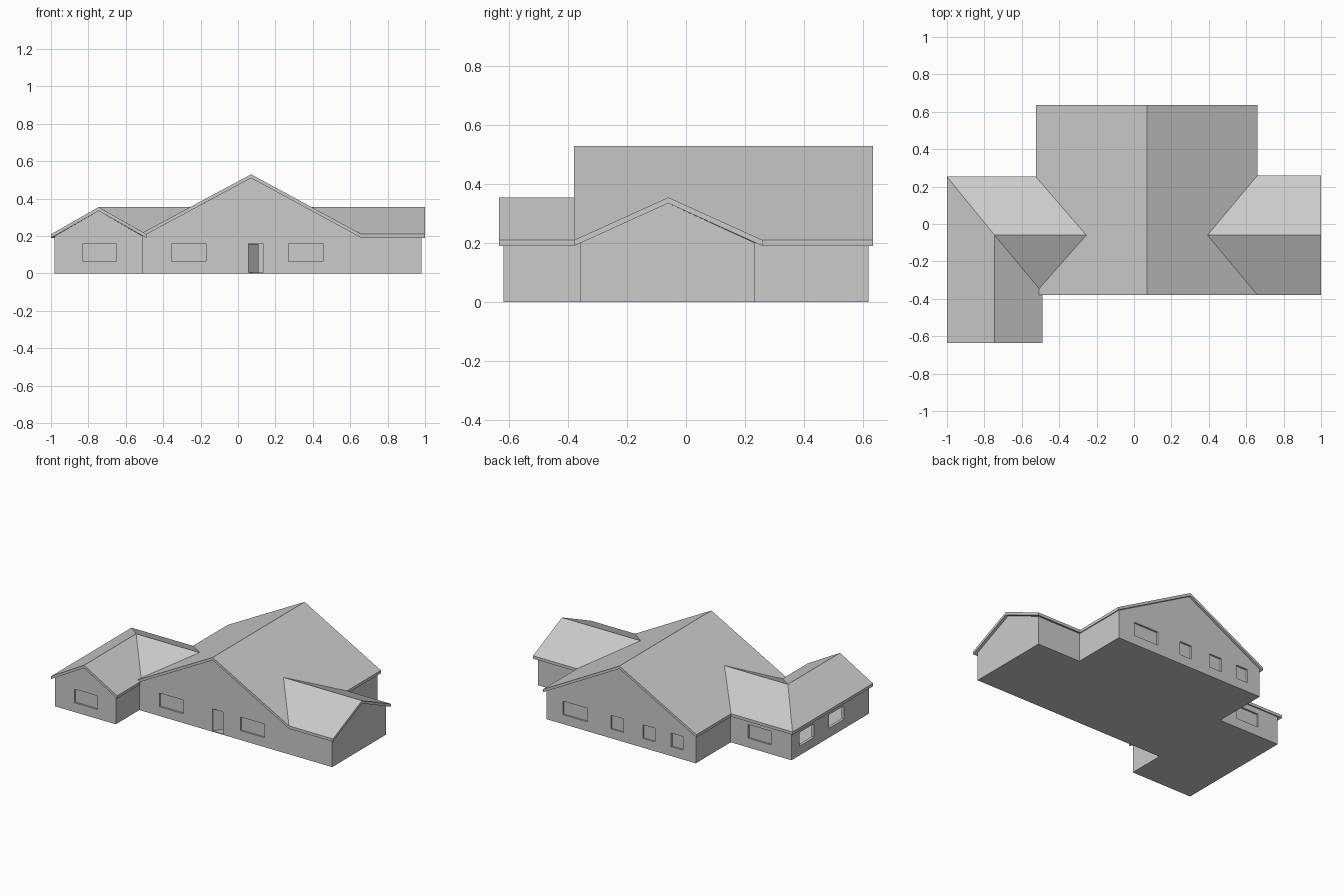
import bpy, bmesh
from mathutils import Vector

if "Cube" in bpy.data.objects:
    bpy.data.objects.remove(bpy.data.objects["Cube"])

THICK = 0.02


def finish(name, bm):
    bmesh.ops.recalc_face_normals(bm, faces=bm.faces)
    me = bpy.data.meshes.new(name)
    bm.to_mesh(me)
    bm.free()
    ob = bpy.data.objects.new(name, me)
    bpy.context.collection.objects.link(ob)
    return ob


def prism(name, pts, offset):
    """Closed solid: polygon pts swept by offset."""
    bm = bmesh.new()
    face = bm.faces.new([bm.verts.new(p) for p in pts])
    res = bmesh.ops.extrude_face_region(bm, geom=[face], use_keep_orig=True)
    moved = [g for g in res["geom"] if isinstance(g, bmesh.types.BMVert)]
    bmesh.ops.translate(bm, verts=moved, vec=offset)
    return finish(name, bm)


# Footprint corners, counter-clockwise
corners = [(-.98, -.62), (-.51, -.62), (-.51, -.36), (.98, -.36), (.98, .235),
           (.645, .235), (.645, .62), (-.51, .62), (-.51, .235), (-.98, .235)]
# Wall top profiles (distance along wall, height) where not level
gables = {0: [(.235, .335)], 2: [(1.155, .2), (.58, .51)],
          3: [(.30, .335)], 6: [(.575, .51)]}
# Openings per wall: start, end, kind
openings = {0: [(.15, .33, "window")],
            2: [(.155, .34, "window"), (.565, .645, "door"), (.78, .965, "window")],
            6: [(.13, .32, "window"), (.50, .595, "window"),
                (.745, .84, "window"), (.965, 1.055, "window")],
            8: [(.135, .31, "window")],
            9: [(.09, .25, "open"), (.415, .58, "open")]}

# Walls with cut openings and recessed panes
for i, c in enumerate(corners):
    p0 = Vector((*c, 0))
    p1 = Vector((*corners[(i + 1) % len(corners)], 0))
    along = (p1 - p0).normalized()
    inward = Vector((-along.y, along.x, 0))
    length = (p1 - p0).length

    def at(s, z, depth=0.0):
        return p0 + along * s + inward * depth + Vector((0, 0, z))

    profile = [(0, 0), (length, 0), (length, .2)] + gables.get(i, []) + [(0, .2)]
    wall = prism(f"wall_{i}", [at(s, z) for s, z in profile], inward * THICK)
    for j, (a, b, kind) in enumerate(openings.get(i, [])):
        low = .006 if kind == "door" else .065
        rect = [(a, low), (b, low), (b, .16), (a, .16)]
        cutter = prism(f"opening_cutter_{i}_{j}", [at(s, z, -.02) for s, z in rect],
                       inward * .06)
        cutter.hide_render = True
        cutter.hide_viewport = True
        mod = wall.modifiers.new("opening", "BOOLEAN")
        mod.object = cutter
        mod.operation = "DIFFERENCE"
        mod.solver = "EXACT"
        if kind == "window":
            prism(f"window_pane_{i}_{j}", [at(s, z, .012) for s, z in rect], inward * .004)

# Floor slab
prism("floor", [(x, y, 0) for x, y in corners], (0, 0, .006))

# Front door leaf, ajar
prism("front_door", [(.055, -.355, .006), (.11, -.297, .006), (.11, -.297, .158),
                     (.055, -.355, .158)], (-.005, .005, 0))

# Roof skin: one continuous surface with hips and valleys
E, W, R = .21, .355, .53   # eave, wing ridge, main ridge heights
V = dict(
    A=(.07, -.38, R), B=(.66, -.38, E), C=(.393, -.06, W), D=(.66, .26, E),
    E=(.66, .635, E), F=(.07, .635, R), G=(-.525, .635, E), H=(-.525, .253, E),
    I=(-.255, -.06, W), J=(-.507, -.345, .22), M=(-.507, -.38, .22),
    N=(-.49, -.38, E), P=(-.49, -.635, E), Q=(-.745, -.635, W),
    K=(-.745, -.06, W), L=(-1, -.635, E), O=(-1, .253, E),
    S=(1, -.06, W), T=(1, -.38, E), U=(1, .26, E))
bm = bmesh.new()
vs = {k: bm.verts.new(p) for k, p in V.items()}
for loop in ["ABCDEF",      # main right slope
             "AFGHIJM",     # main left slope
             "BTSC", "CSUD",  # right wing slopes
             "HOKI", "IKJ",   # left wing cross slopes
             "KQPNMJ", "OLQK"]:  # left wing front slopes
    bm.faces.new([vs[k] for k in loop])
res = bmesh.ops.extrude_face_region(bm, geom=bm.faces[:], use_keep_orig=True)
bmesh.ops.translate(bm, vec=(0, 0, -THICK),
                    verts=[g for g in res["geom"] if isinstance(g, bmesh.types.BMVert)])
finish("roof", bm)
